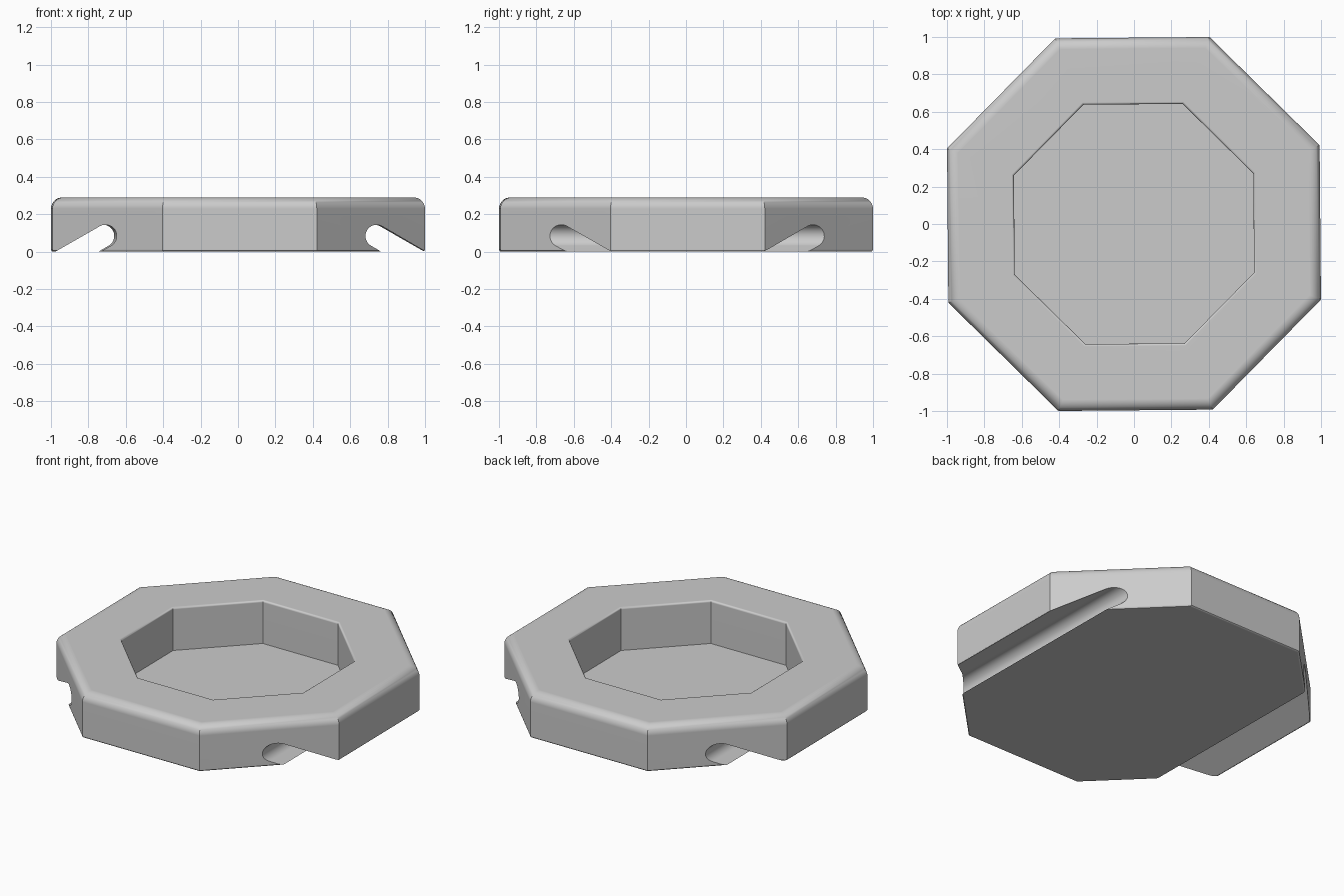
import bpy, bmesh, math
from mathutils import Vector, Matrix

if "Cube" in bpy.data.objects:
    bpy.data.objects.remove(bpy.data.objects["Cube"])

APOTHEM, HEIGHT, POCKET, FLOOR = 0.996, 0.29, 0.64, 0.015
TURN = math.radians(0.5)

grey = bpy.data.materials.new("plain grey")
grey.use_nodes = True
grey.diffuse_color = (0.6, 0.6, 0.6, 1)
grey.node_tree.nodes["Principled BSDF"].inputs["Base Color"].default_value = (0.6, 0.6, 0.6, 1)


def arc(cx, cz, r, start, end, steps):
    """Points on an arc, angles in degrees."""
    angles = [math.radians(start + (end - start) * i / steps) for i in range(steps + 1)]
    return [(cx + r * math.cos(a), cz + r * math.sin(a)) for a in angles]


def add_object(name, bm):
    bmesh.ops.recalc_face_normals(bm, faces=bm.faces)
    mesh = bpy.data.meshes.new(name)
    bm.to_mesh(mesh)
    bm.free()
    obj = bpy.data.objects.new(name, mesh)
    bpy.context.collection.objects.link(obj)
    mesh.materials.append(grey)
    return obj


def octagon_lathe(name, profile):
    """Sweep (apothem, height) points around eight flat sides."""
    bm = bmesh.new()
    rings = []
    for apothem, z in profile:
        r = apothem / math.cos(math.pi / 8)
        angles = [math.pi / 8 + TURN + k * math.pi / 4 for k in range(8)]
        rings.append([bm.verts.new((r * math.cos(a), r * math.sin(a), z)) for a in angles])
    for low, high in zip(rings, rings[1:]):
        for k in range(8):
            n = (k + 1) % 8
            bm.faces.new((low[k], low[n], high[n], high[k]))
    bm.faces.new(rings[0])
    bm.faces.new(rings[-1])
    return add_object(name, bm)


def groove_cutter(name, side):
    """Round-ended slot sloping down and outward, run from front to back."""
    bm = bmesh.new()
    r, cx, cz = 0.06, 0.725, 0.084
    profile = arc(cx, cz, r, 60, 240, 16)
    slope = Vector((math.cos(math.radians(30)), -0.5)) * 0.5
    profile += [tuple(Vector(p) + slope) for p in (profile[-1], profile[0])]
    face = bm.faces.new([bm.verts.new((side * x, -1.2, z)) for x, z in profile])
    out = bmesh.ops.extrude_face_region(bm, geom=[face])
    moved = [v for v in out["geom"] if isinstance(v, bmesh.types.BMVert)]
    bmesh.ops.translate(bm, verts=moved, vec=(0, 2.4, 0))
    bm.transform(Matrix.Rotation(TURN, 4, "Z") @ Matrix.Translation((0.01, 0, 0)))
    obj = add_object(name, bm)
    obj.hide_render = True
    return obj


# Octagonal body: rounded top rim, small rounded base edge, open pocket
profile = arc(APOTHEM - 0.012, 0.012, 0.012, -90, 0, 3)
profile += arc(APOTHEM - 0.06, HEIGHT - 0.06, 0.06, 0, 90, 8)
profile += arc(POCKET + 0.012, HEIGHT - 0.012, 0.012, 90, 180, 4)
profile += [(POCKET, FLOOR)]
tray = octagon_lathe("octagonal_tray", profile)

# Hanging grooves under the left and right sides
cutters = [groove_cutter("left_groove_cutter", 1), groove_cutter("right_groove_cutter", -1)]
bpy.context.view_layer.objects.active = tray
tray.select_set(True)
for cutter in cutters:
    cut = tray.modifiers.new("groove", "BOOLEAN")
    cut.operation = "DIFFERENCE"
    cut.solver = "EXACT"
    cut.object = cutter
    bpy.ops.object.modifier_apply(modifier=cut.name)
for cutter in cutters:
    bpy.data.objects.remove(cutter)

# Smooth rounded edges, flat sides
bpy.ops.object.select_all(action="DESELECT")
tray.select_set(True)
bpy.ops.object.shade_smooth_by_angle(angle=math.radians(30))
weighted = tray.modifiers.new("weighted normals", "WEIGHTED_NORMAL")
weighted.keep_sharp = True
